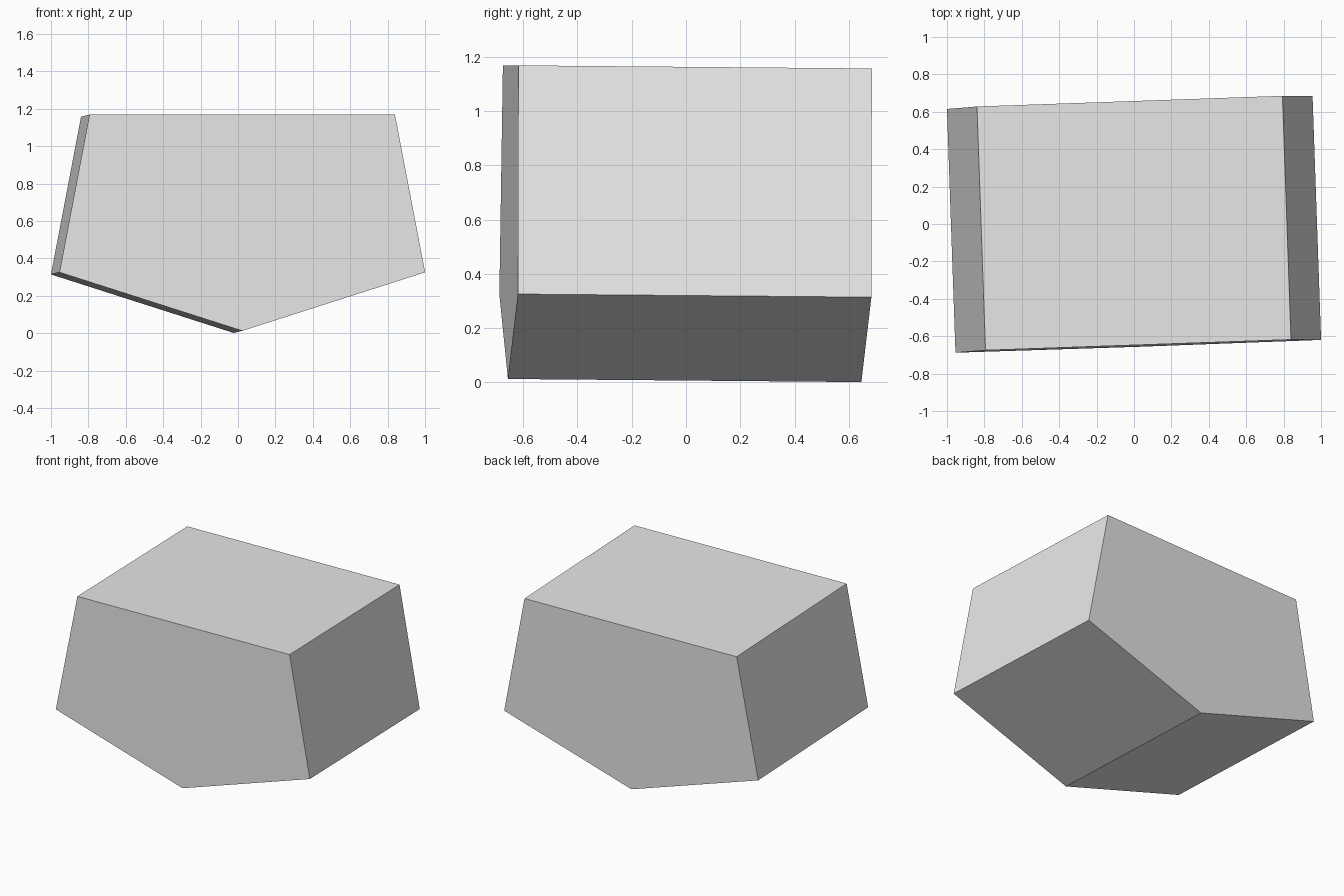
import bpy
import bmesh
from math import radians
from mathutils import Vector

cube = bpy.data.objects.get("Cube")
if cube:
    bpy.data.objects.remove(cube, do_unlink=True)

# Plain grey material
grey = bpy.data.materials.new("plain_grey")
grey.use_nodes = True
colour = (0.8, 0.8, 0.8, 1.0)
grey.diffuse_color = colour
grey.node_tree.nodes["Principled BSDF"].inputs["Base Color"].default_value = colour

# Five-sided symmetric profile: flat top, leaning sides, pointed keel
DEPTH = 1.304
MID_Z = 0.585
right_half = [(0.978, 0.32), (0.817, 1.163)]
profile = [(0, 0.007)] + right_half + [(-x, z) for x, z in reversed(right_half)]

# Extrude the profile from front to back
bm = bmesh.new()
front = bm.faces.new([bm.verts.new((x, -DEPTH / 2, z - MID_Z)) for x, z in profile])
back = bmesh.ops.extrude_face_region(bm, geom=[front], use_keep_orig=True)
back_verts = [g for g in back["geom"] if isinstance(g, bmesh.types.BMVert)]
bmesh.ops.translate(bm, verts=back_verts, vec=Vector((0, DEPTH, 0)))
bmesh.ops.recalc_face_normals(bm, faces=bm.faces)
mesh = bpy.data.meshes.new("pentagonal_block")
bm.to_mesh(mesh)
bm.free()
mesh.materials.append(grey)

# Slight turn and tilt of the whole block
block = bpy.data.objects.new("pentagonal_block", mesh)
block.location.z = MID_Z
block.rotation_euler = (radians(-0.5), 0, radians(2))
bpy.context.collection.objects.link(block)
